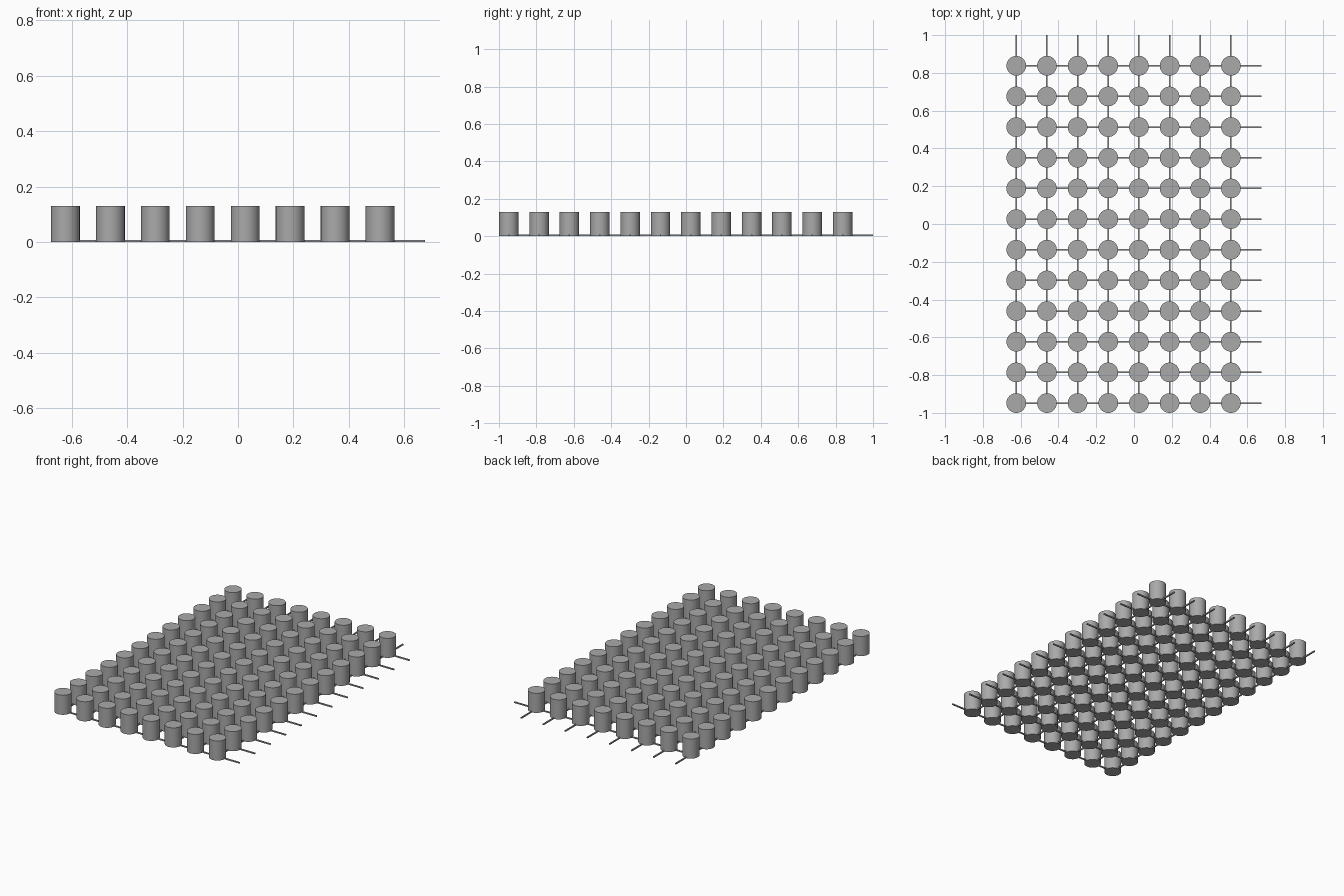
import bpy
import bmesh
from mathutils import Matrix

if "Cube" in bpy.data.objects:
    bpy.data.objects.remove(bpy.data.objects["Cube"], do_unlink=True)

COLS, ROWS = 8, 12
RADIUS, HEIGHT, ROD = 0.052, 0.13, 0.008
PITCH = (2 - RADIUS) / ROWS
X0 = -(COLS * PITCH + RADIUS) / 2 + RADIUS
Y0 = -1 + RADIUS

grey = bpy.data.materials.new("mid_grey")
grey.use_nodes = True
colour = (0.4, 0.4, 0.4, 1)
grey.diffuse_color = colour
grey.node_tree.nodes["Principled BSDF"].inputs["Base Color"].default_value = colour


def finish(name, bm):
    mesh = bpy.data.meshes.new(name)
    bm.to_mesh(mesh)
    bm.free()
    mesh.materials.append(grey)
    obj = bpy.data.objects.new(name, mesh)
    bpy.context.collection.objects.link(obj)
    return obj


def add_rod(bm, centre, size):
    matrix = Matrix.Translation(centre) @ Matrix.Diagonal((*size, 1))
    bmesh.ops.create_cube(bm, size=1, matrix=matrix)


# Upright posts on a square grid
bm = bmesh.new()
for i in range(COLS):
    for j in range(ROWS):
        place = Matrix.Translation((X0 + i * PITCH, Y0 + j * PITCH, HEIGHT / 2))
        bmesh.ops.create_cone(bm, cap_ends=True, segments=48, radius1=RADIUS,
                              radius2=RADIUS, depth=HEIGHT, matrix=place)
posts = finish("posts", bm)
bpy.context.view_layer.objects.active = posts
posts.select_set(True)
bpy.ops.object.shade_smooth_by_angle()

# Thin rods along each row, reaching one pitch past the last post
bm = bmesh.new()
length = COLS * PITCH
for j in range(ROWS):
    add_rod(bm, (X0 + length / 2, Y0 + j * PITCH, ROD / 2), (length, ROD, ROD))
finish("cross_rods", bm)

# Thin rods along each column, reaching one pitch past the last post
bm = bmesh.new()
length = ROWS * PITCH
for i in range(COLS):
    add_rod(bm, (X0 + i * PITCH, Y0 + length / 2, ROD / 2), (ROD, length, ROD))
finish("long_rods", bm)
